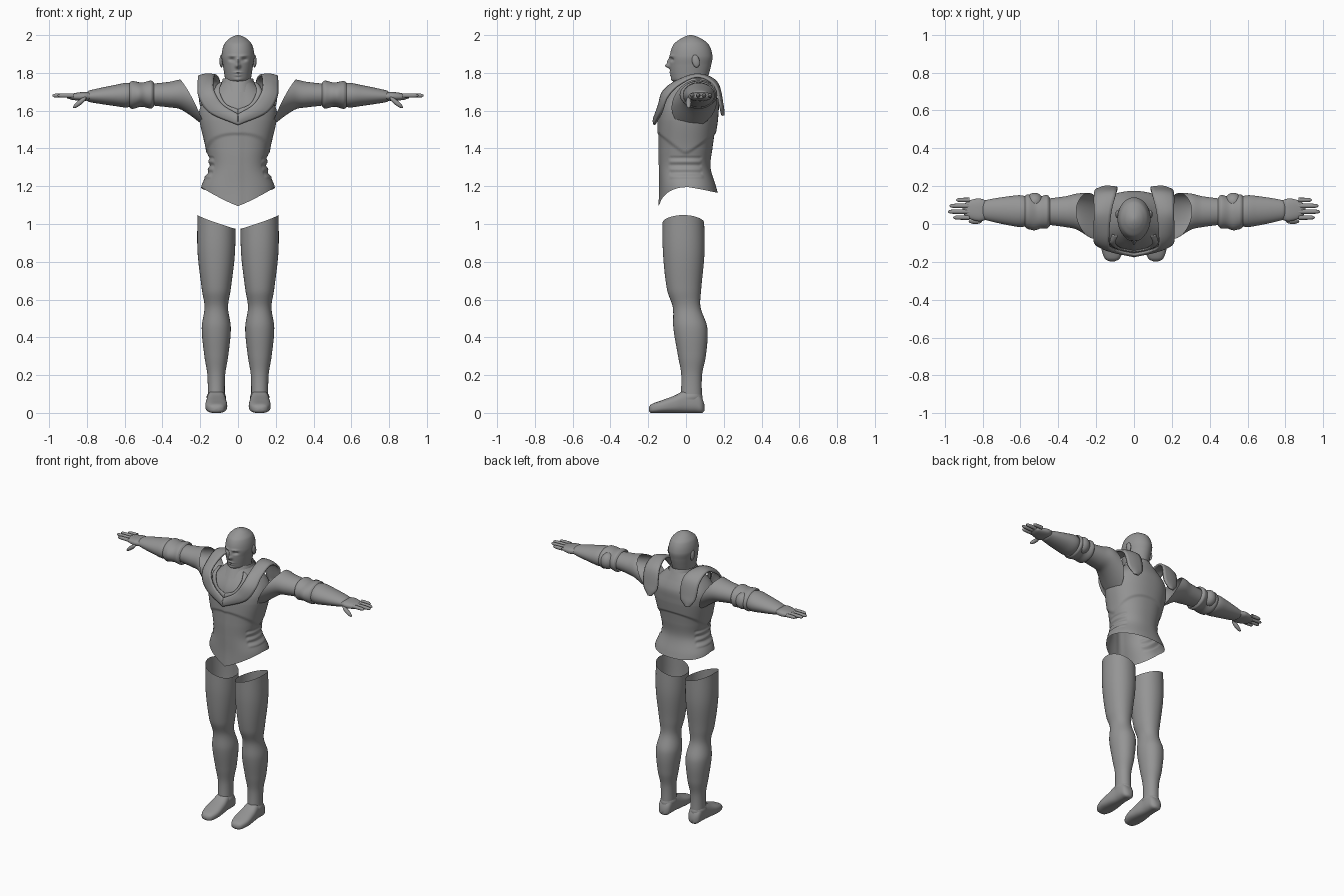
import bpy, bmesh, math
from math import sin, cos, pi, exp
from mathutils import Vector, Matrix

default_cube = bpy.data.objects.get("Cube")
if default_cube:
    bpy.data.objects.remove(default_cube, do_unlink=True)

GREY = (0.3, 0.3, 0.3, 1)
grey = bpy.data.materials.new("plain_grey")
grey.use_nodes = True
grey.diffuse_color = GREY
grey.node_tree.nodes["Principled BSDF"].inputs["Base Color"].default_value = GREY


def finish(name, bm, mirror=False, thickness=0):
    bmesh.ops.recalc_face_normals(bm, faces=bm.faces)
    mesh = bpy.data.meshes.new(name)
    bm.to_mesh(mesh)
    bm.free()
    mesh.materials.append(grey)
    part = bpy.data.objects.new(name, mesh)
    bpy.context.collection.objects.link(part)
    if thickness:
        solid = part.modifiers.new("Thickness", 'SOLIDIFY')
        solid.thickness, solid.offset = thickness, 0
    if mirror:
        part.modifiers.new("Mirror", 'MIRROR')
    bpy.ops.object.select_all(action='DESELECT')
    part.select_set(True)
    bpy.context.view_layer.objects.active = part
    bpy.ops.object.shade_smooth_by_angle(angle=math.radians(50))


def spline(keys, position):
    """Smooth curve through keys; the first number of each key is its position."""
    first, last = keys[0], keys[-1]
    if position <= first[0]:
        return Vector(first[1:])
    if position >= last[0]:
        return Vector(last[1:])
    i = max(k for k, key in enumerate(keys) if key[0] <= position)
    before, start = keys[max(i - 1, 0)], keys[i]
    end, after = keys[i + 1], keys[min(i + 2, len(keys) - 1)]
    span = end[0] - start[0]
    u = (position - start[0]) / span
    value_start, value_end = Vector(start[1:]), Vector(end[1:])
    slope_start = (value_end - Vector(before[1:])) / (end[0] - before[0]) * span
    slope_end = (Vector(after[1:]) - value_start) / (after[0] - start[0]) * span
    ease = u * u * (3 - 2 * u)
    return (value_start.lerp(value_end, ease)
            + slope_start * u * (1 - u) ** 2 - slope_end * u * u * (1 - u))


def power(value, exponent):
    return math.copysign(abs(value) ** exponent, value)


def tube(name, axis, keys, rows=30, sides=40, square=1.0, start=None, stop=None,
         edit=None, caps=(), mirror=False):
    """Loft; each key is (position, middle, half width, front or bottom, back or top)."""
    bm = bmesh.new()
    grid = []
    for row in range(rows + 1):
        ring = []
        for side in range(sides):
            s, c = sin(2 * pi * side / sides), cos(2 * pi * side / sides)
            low = start(s, c) if start else keys[0][0]
            high = stop(s, c) if stop else keys[-1][0]
            t = low + (high - low) * row / rows
            middle, half, near, far = spline(keys, t)
            a = middle + half * power(s, square)
            b = (near + far) / 2 - (far - near) / 2 * power(c, square)
            point = Vector({'x': (t, b, a), 'y': (a, t, b), 'z': (a, b, t)}[axis])
            if edit:
                edit(point, s, c)
            ring.append(bm.verts.new(point))
        grid.append(ring)
    for lower, upper in zip(grid, grid[1:]):
        for i in range(sides):
            bm.faces.new((lower[i - 1], lower[i], upper[i], upper[i - 1]))
    for end in caps:
        bm.faces.new(grid[end])
    finish(name, bm, mirror)


def centred(keys, middle=0.0):
    return [(t, middle, half, near, far) for t, half, near, far in keys]


def arm(name, radii, flat=1.0, **options):
    """Arm section from (x, radius): drops toward the chest, widens toward the wrist."""
    keys = []
    for x, radius in radii:
        sag = max(0, 0.3 - x)
        depth = radius * flat * (1.2 + 2 * max(0, x - 0.55))
        y = 0.065 - 0.3 * sag + 0.03 * max(0, x - 0.5)
        keys.append((x, 1.685 - 0.4 * sag - 0.03 * max(0, x - 0.5), radius, y - depth, y + depth))
    tube(name, 'x', keys, mirror=True, **options)


def band(name, stations, bulge, thickness):
    """Curved strap between an inner and an outer edge, mirrored across the body."""
    keys = [(i, *inner, *outer) for i, (inner, outer) in enumerate(stations)]
    body_middle = Vector((0.08, 0.03, 1.6))
    across, along = 6, 8
    bm = bmesh.new()
    grid = []
    for row in range(along * (len(keys) - 1) + 1):
        values = spline(keys, row / along)
        inner, outer = Vector(values[:3]), Vector(values[3:])
        away = (inner.lerp(outer, 0.5) - body_middle).normalized() * bulge
        grid.append([bm.verts.new(inner.lerp(outer, k / across) + away * sin(pi * k / across))
                     for k in range(across + 1)])
    for lower, upper in zip(grid, grid[1:]):
        for i in range(across):
            bm.faces.new((lower[i], lower[i + 1], upper[i + 1], upper[i]))
    finish(name, bm, True, thickness)


def blob(name, place, size, tilt=0.0, axis='Y'):
    matrix = (Matrix.Translation(place) @ Matrix.Rotation(tilt, 4, axis)
              @ Matrix.Diagonal((*size, 1)))
    bm = bmesh.new()
    bmesh.ops.create_uvsphere(bm, u_segments=24, v_segments=14, radius=1, matrix=matrix)
    finish(name, bm, True)


# Head and neck, with soft bumps and hollows for the face
features = {  # x, z, spread x, spread z, push
    "eye_socket": (0.033, 1.87, 0.015, 0.01, -0.012),
    "brow": (0.03, 1.89, 0.02, 0.007, 0.006),
    "nose_bridge": (0, 1.86, 0.007, 0.016, 0.012),
    "nose_tip": (0, 1.837, 0.012, 0.012, 0.024),
    "upper_lip": (0, 1.802, 0.02, 0.005, 0.007),
    "lower_lip": (0, 1.787, 0.017, 0.005, 0.006),
    "chin": (0, 1.763, 0.02, 0.01, 0.007),
}


def shape_face(point, s, c):
    if c > 0:
        x, z = abs(point.x), point.z
        for fx, fz, wide, tall, push in features.values():
            point.y -= push * exp(-((x - fx) / wide) ** 2 - ((z - fz) / tall) ** 2)


tube("head", 'z', centred([
    (1.69, .08, -.06, .12), (1.74, .07, -.04, .1), (1.76, .068, -.07, .11),
    (1.79, .072, -.08, .12), (1.84, .08, -.086, .133), (1.89, .087, -.086, .14),
    (1.95, .074, -.066, .12), (1.98, .048, -.03, .084), (1.995, .022, 0, .05),
    (2, .004, .02, .03)]), rows=110, sides=96, edit=shape_face, caps=[-1])
blob("ears", (.088, .052, 1.862), (.01, .02, .034), tilt=.2, axis='X')


# Breastplate with a pointed hem, a raised chest edge and ribbed sides
def shape_chest(point, s, c):
    height = point.z - (1.365 + 0.105 * abs(c))
    fade = max(0, min(1, (1.7 - point.z) / 0.15))
    step = fade * max(0, min(1, height / 0.015))
    point.x *= 1 + 0.04 * step
    point.y *= 1 + 0.05 * step
    if abs(s) > 0.8 and 1.24 < point.z < 1.36:
        point.x += math.copysign(0.004, s) * sin((point.z - 1.24) * 50 * pi)
    if c > 0:
        point.y -= 0.006 * exp(-(point.x / 0.02) ** 2)


def hem(s, c):
    drop = 0.1 * (1 - abs(s)) if c > 0 else 0.03 * abs(c)
    return 1.195 - drop


tube("breastplate", 'z', centred([
    (1.09, .2, -.14, .19), (1.195, .195, -.136, .16), (1.3, .154, -.138, .13),
    (1.4, .165, -.14, .14), (1.58, .2, -.135, .165), (1.65, .18, -.12, .168),
    (1.75, .085, -.065, .13)]),
    rows=110, sides=96, square=0.88, start=hem, edit=shape_chest)
tube("neck_collar", 'z', centred([
    (1.7, .105, -.1, .15), (1.735, .09, -.08, .135), (1.77, .08, -.06, .12)]), rows=12)

# Shoulder yoke: hangs at the back, crosses the shoulders, meets in a front point
band("shoulder_yoke", [
    ((.13, .193, 1.575), (.16, .19, 1.575)), ((.09, .19, 1.63), (.2, .18, 1.63)),
    ((.095, .16, 1.75), (.21, .15, 1.735)), ((.12, .06, 1.787), (.21, .06, 1.78)),
    ((.13, -.05, 1.755), (.21, -.04, 1.735)), ((.125, -.12, 1.7), (.205, -.1, 1.67)),
    ((.08, -.143, 1.63), (.15, -.13, 1.59)), ((0, -.16, 1.58), (0, -.166, 1.525))],
    bulge=0.008, thickness=0.012)
band("inner_collar", [
    ((.085, -.06, 1.75), (.115, -.055, 1.73)), ((.098, -.1, 1.7), (.125, -.1, 1.69)),
    ((.065, -.13, 1.635), (.085, -.13, 1.615)), ((0, -.142, 1.605), (0, -.15, 1.575))],
    bulge=0.004, thickness=0.008)

# Upper sleeves, cut at a slant and open at the shoulder
arm("upper_sleeves", [(.15, .135), (.2, .11), (.3, .08), (.36, .068), (.49, .054)],
    start=lambda s, c: 0.24 + 0.065 * s)

# Elbow guards: pinched band with a point in front and a round cap behind
def elbow_point(point, s, c):
    if c > 0:
        point.y -= 0.02 * c * exp(-((point.x - 0.52) / 0.03) ** 2)


arm("elbow_bands", [(.445, .063), (.46, .074), (.51, .064), (.56, .074), (.575, .066)],
    edit=elbow_point)
blob("elbow_caps", (.525, .115, 1.685), (.048, .05, .055))

# Forearm guards and hands
arm("forearm_guards", [(.55, .056), (.59, .065), (.65, .056), (.79, .03), (.8, .022)])
arm("palms", [(.78, .021), (.82, .024), (.88, .016), (.905, .007)], flat=1.45,
    square=0.8, caps=[0, -1])
for i, (finger, tip) in enumerate({"index": .955, "middle": .983, "ring": .975,
                                   "little": .94}.items()):
    y = 0.034 + 0.031 * i
    tube(finger + "_fingers", 'x', [
        (x, 1.68, radius, y - radius, y + radius)
        for x, radius in ((.87, .012), (tip - .012, .01), (tip, .003))],
        rows=12, sides=14, caps=[-1], mirror=True)
blob("thumbs", (.838, .014, 1.643), (.044, .014, .013), tilt=.68)

# Legs, open at the slanted top
LEG_X = 0.115
tube("legs", 'z', centred([
    (.05, .045, -.03, .085), (.2, .047, -.025, .085), (.3, .063, -.042, .105),
    (.45, .077, -.067, .113), (.56, .062, -.07, .077), (.65, .076, -.1, .08),
    (.85, .099, -.122, .098), (1.05, .1, -.124, .095)], LEG_X),
    rows=60, sides=48, square=0.94, mirror=True,
    stop=lambda s, c: 1.012 + 0.036 * s - 0.005 * abs(c))

# Ankle cuffs and shoes
tube("ankle_cuffs", 'z', centred([
    (.07, .049, -.045, .088), (.085, .051, -.038, .088), (.1, .047, -.03, .083)], LEG_X),
    rows=6, mirror=True)
tube("shoes", 'y', centred([
    (-.197, .015, .01, .03), (-.185, .038, 0, .045), (-.13, .057, 0, .066),
    (-.06, .055, 0, .092), (0, .048, 0, .122), (.05, .046, 0, .12),
    (.085, .037, 0, .08), (.097, .015, .01, .045)], LEG_X),
    square=0.75, caps=[0, -1], mirror=True)
